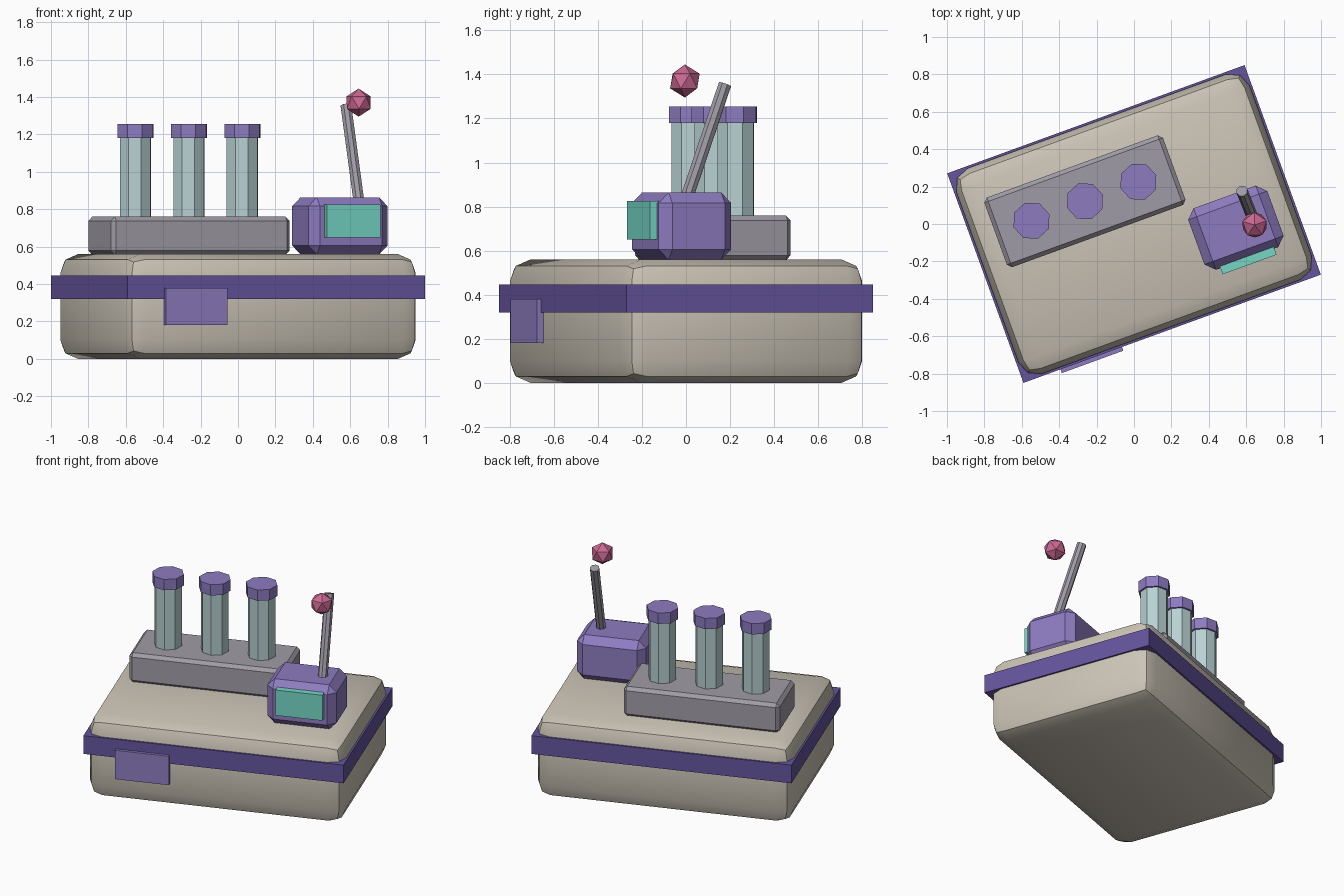
import bpy
from math import radians
from mathutils import Matrix, Vector

old = bpy.data.objects.get("Cube")
if old:
    bpy.data.objects.remove(old, do_unlink=True)

TURN = Matrix.Rotation(radians(20), 4, 'Z')  # whole machine is turned on its base


def material(name, rgb):
    m = bpy.data.materials.new(name)
    m.use_nodes = True
    color = (*rgb, 1)
    m.diffuse_color = color
    m.node_tree.nodes["Principled BSDF"].inputs["Base Color"].default_value = color
    return m


cream = material("warm cream", (0.60, 0.55, 0.47))
dark_purple = material("dark purple", (0.13, 0.09, 0.34))
purple = material("purple", (0.27, 0.20, 0.53))
gray = material("violet gray", (0.35, 0.33, 0.38))
glass = material("pale glass", (0.48, 0.64, 0.65))
teal = material("teal", (0.18, 0.67, 0.56))
pink = material("pink", (0.60, 0.14, 0.29))


def finish(name, mat):
    ob = bpy.context.object
    ob.name = name
    ob.data.materials.append(mat)
    return ob


def box(name, mat, center, half, bevel=0, segments=1):
    bpy.ops.mesh.primitive_cube_add(size=2, location=TURN @ Vector(center),
                                    rotation=(0, 0, radians(20)))
    ob = finish(name, mat)
    ob.scale = half
    bpy.ops.object.transform_apply(location=False, rotation=False, scale=True)
    if bevel:
        mod = ob.modifiers.new("bevel", 'BEVEL')
        mod.width = bevel
        mod.segments = segments
        bpy.ops.object.modifier_apply(modifier=mod.name)
    return ob


def tube(name, mat, center, radius, z0, z1):
    spot = TURN @ Vector((*center, (z0 + z1) / 2))
    bpy.ops.mesh.primitive_cylinder_add(vertices=8, radius=radius, depth=z1 - z0,
                                        location=spot, rotation=(0, 0, radians(20)))
    return finish(name, mat)


# Rounded housing with a trim band and front plate
box("housing", cream, (0, 0, 0.28), (0.834, 0.584, 0.28), 0.1, 2)
bpy.ops.object.shade_smooth_by_angle(angle=radians(30))
box("trim_band", dark_purple, (0, 0, 0.383), (0.846, 0.596, 0.063))
box("front_plate", purple, (-0.46, -0.598, 0.28), (0.175, 0.019, 0.1))

# Tray with three capped tubes
tray_u, tray_v = -0.205, 0.204
box("tube_tray", gray, (tray_u, tray_v, 0.658), (0.508, 0.198, 0.102), 0.022)
for i, side in enumerate(("right", "middle", "left")):
    spot = (tray_u + (i - 1) * 0.304, tray_v)
    tube(side + "_tube", glass, spot, 0.089, 0.74, 1.19)
    tube(side + "_tube_cap", purple, spot, 0.102, 1.18, 1.255)

# Control box with screen
box("control_box", purple, (0.505, -0.205, 0.711), (0.225, 0.175, 0.153), 0.048)
box("screen", teal, (0.507, -0.392, 0.738), (0.153, 0.023, 0.088))

# Leaning lever and floating knob
low, high = Vector((0.652, -0.01, 0.80)), Vector((0.577, 0.177, 1.355))
axis = high - low
bpy.ops.mesh.primitive_cylinder_add(vertices=8, radius=0.031, depth=axis.length,
                                    location=(low + high) / 2,
                                    rotation=axis.to_track_quat('Z', 'Y').to_euler())
finish("lever", gray)
bpy.ops.mesh.primitive_ico_sphere_add(subdivisions=1, radius=0.075,
                                      location=(0.645, -0.005, 1.37),
                                      rotation=(0, 0, radians(20)))
finish("knob", pink)
